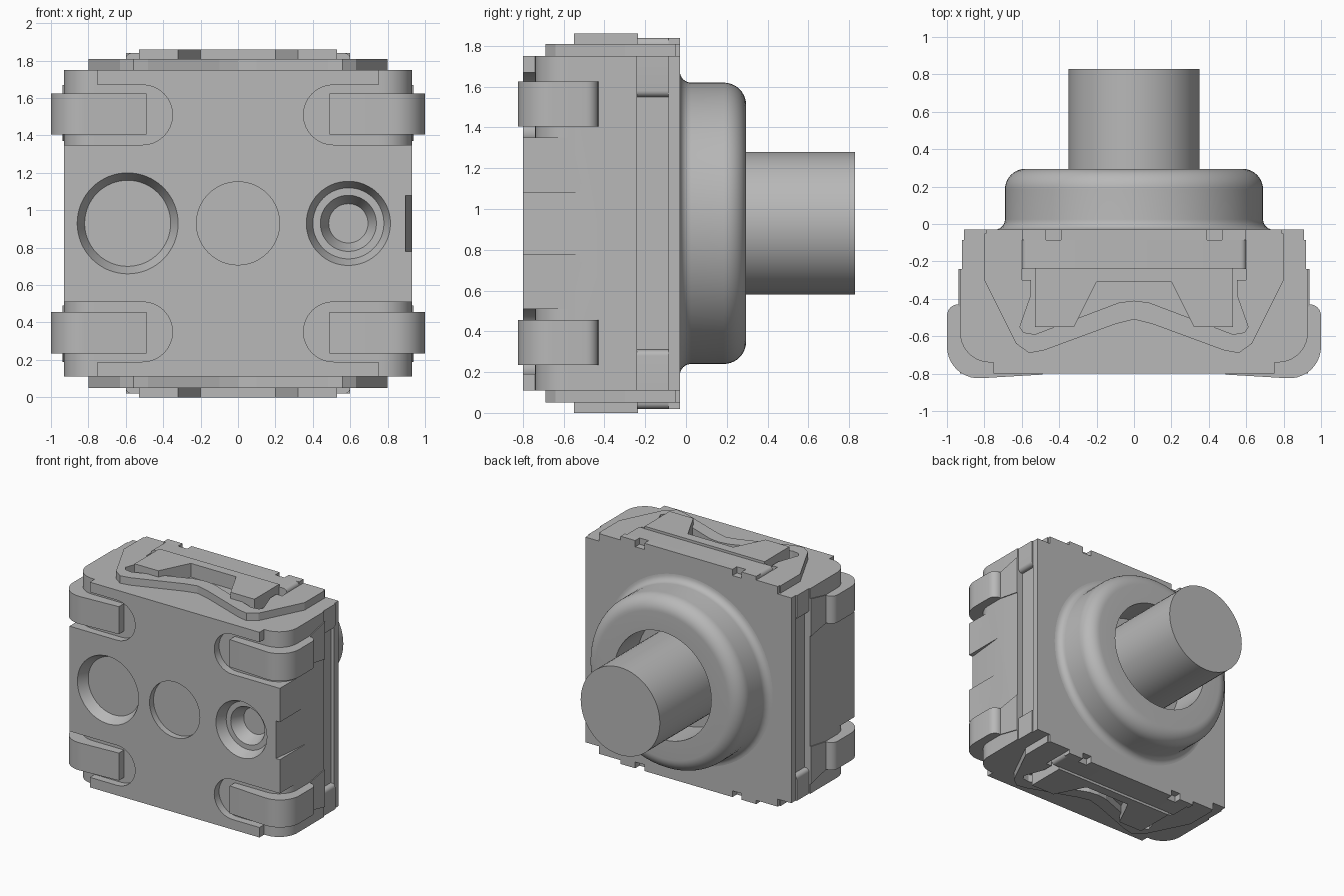
import bpy, bmesh, math
from mathutils import Matrix

if "Cube" in bpy.data.objects:
    bpy.data.objects.remove(bpy.data.objects["Cube"], do_unlink=True)

MID = 0.93  # height of the push axis; parts are modelled around it

grey = bpy.data.materials.new("plain grey")
grey.use_nodes = True
grey.diffuse_color = (0.48, 0.48, 0.48, 1)
grey.node_tree.nodes["Principled BSDF"].inputs["Base Color"].default_value = (0.48, 0.48, 0.48, 1)


def finish(name, bm, mirror=(1, 1)):
    """Mirror in x and z, turn the mesh into an object."""
    bmesh.ops.scale(bm, vec=(mirror[0], 1, mirror[1]), verts=bm.verts)
    bmesh.ops.recalc_face_normals(bm, faces=bm.faces)
    mesh = bpy.data.meshes.new(name)
    bm.to_mesh(mesh)
    bm.free()
    mesh.materials.append(grey)
    ob = bpy.data.objects.new(name, mesh)
    ob.location.z = MID
    bpy.context.collection.objects.link(ob)
    return ob


def smooth(ob):
    bpy.ops.object.select_all(action='DESELECT')
    ob.select_set(True)
    bpy.context.view_layer.objects.active = ob
    bpy.ops.object.shade_smooth_by_angle(angle=math.radians(35))


def prism(name, pts, axis, lo, hi, mirror=(1, 1)):
    """Extrude a 2D outline along x (y,z), y (x,z) or z (x,y)."""
    place = {'x': lambda a, b, h: (h, a, b),
             'y': lambda a, b, h: (a, h, b),
             'z': lambda a, b, h: (a, b, h)}[axis]
    bm = bmesh.new()
    rings = [[bm.verts.new(place(a, b, h)) for a, b in pts] for h in (lo, hi)]
    for ring in rings:
        bm.faces.new(ring)
    n = len(pts)
    for i in range(n):
        j = (i + 1) % n
        bm.faces.new((rings[0][i], rings[0][j], rings[1][j], rings[1][i]))
    return finish(name, bm, mirror)


def rect(a0, a1, b0, b1):
    return [(a0, b0), (a1, b0), (a1, b1), (a0, b1)]


def arc(ca, cb, r, start, end, n=10):
    return [(ca + r * math.cos(math.radians(start + (end - start) * i / n)),
             cb + r * math.sin(math.radians(start + (end - start) * i / n)))
            for i in range(n + 1)]


def symmetric(half):
    """Close a right-hand half outline with its mirror image."""
    return half + [(-x, y) for x, y in reversed(half) if abs(x) > 1e-6]


def lathe(name, profile, x=0, segs=64):
    """Revolve (radius, y) points about the push axis."""
    bm = bmesh.new()
    verts = [bm.verts.new((r, y, 0)) for r, y in profile]
    edges = [bm.edges.new(pair) for pair in zip(verts, verts[1:])]
    bmesh.ops.spin(bm, geom=verts + edges, cent=(0, 0, 0), axis=(0, 1, 0),
                   angle=math.tau, steps=segs)
    bmesh.ops.remove_doubles(bm, verts=bm.verts, dist=1e-5)
    bmesh.ops.transform(bm, matrix=Matrix.Translation((x, 0, 0)), verts=bm.verts)
    return finish(name, bm)


def cut(target, cutter):
    mod = target.modifiers.new("cut", 'BOOLEAN')
    mod.operation = 'DIFFERENCE'
    mod.solver = 'EXACT'
    mod.object = cutter
    bpy.context.view_layer.objects.active = target
    bpy.ops.object.modifier_apply(modifier=mod.name)
    bpy.data.objects.remove(cutter, do_unlink=True)


# Housing block
housing = prism("housing", rect(-0.93, 0.93, -0.82, 0.82), 'y', -0.8, -0.24)
corners = [(sx, sz) for sx in (1, -1) for sz in (1, -1)]

# Slots and rounded corners that take the terminals
slot = arc(0.51, 0.58, 0.16, 90, 270, 16) + [(1.1, 0.42), (1.1, 0.74)]
round_cut = arc(0.77, -0.58, 0.16, -90, 0) + [(1.1, -0.58), (1.1, -0.9), (0.75, -0.9), (0.75, -0.74)]
for c in corners:
    cut(housing, prism("slot_cutter", slot, 'y', -0.95, -0.74, c))
    cut(housing, prism("corner_cutter", round_cut, 'z', 0.42, 0.95, c))

# Round recesses in the front face
cut(housing, lathe("recess_cutter", [(0, -0.72), (0.23, -0.72), (0.27, -0.8), (0.27, -0.9), (0, -0.9)], -0.59))
cut(housing, lathe("recess_cutter", [(0, -0.75), (0.222, -0.75), (0.222, -0.9), (0, -0.9)]))
cut(housing, lathe("recess_cutter", [(0, -0.62), (0.105, -0.62), (0.15, -0.72), (0.19, -0.72),
                                     (0.225, -0.8), (0.225, -0.9), (0, -0.9)], 0.59))
# Tapered side notch
cut(housing, prism("notch_cutter", [(0.895, -0.81), (0.932, -0.45), (1.0, -0.45), (1.0, -0.81)],
                   'z', -0.15, 0.15))
smooth(housing)

# Rear part of the housing, with rounded posts at the corners
prism("housing_rear", rect(-0.88, 0.88, -0.82, 0.82), 'y', -0.24, -0.085)
post = arc(0.89, 0.65, 0.03, 0, -90, 6) + [(0.8, 0.62), (0.8, 0.82), (0.92, 0.82)]
for c in corners:
    smooth(prism("corner_post", post, 'y', -0.24, -0.085, c))

# Bent terminals and their tapered roots
lead = ([(0.49, -0.73), (0.49, -0.805)] + arc(0.83, -0.655, 0.17, -95, 0)
        + arc(0.94, -0.49, 0.06, 0, 90, 6) + [(0.925, -0.43)]
        + list(reversed(arc(0.77, -0.58, 0.155, -90, 0))))
root = [(-0.44, 0.475), (-0.24, 0.44), (-0.24, 0.74), (-0.44, 0.695)]
for c in corners:
    smooth(prism("terminal", lead, 'z', 0.475, 0.695, c))
    prism("terminal_root", root, 'x', 0.9, 0.937, c)

# Clips, latch blocks and bars on the top and bottom
clip = symmetric([(0, -0.51), (0.1, -0.535), (0.48, -0.675), (0.56, -0.69), (0.63, -0.64),
                  (0.8, -0.3), (0.8, -0.05), (0.6, -0.05), (0.6, -0.3), (0.55, -0.3),
                  (0.55, -0.38), (0.61, -0.55), (0.59, -0.58), (0.53, -0.59),
                  (0.08, -0.42), (0, -0.41)])
latch = symmetric([(0.2, -0.31), (0.32, -0.55), (0.53, -0.55), (0.53, -0.235)])
bar = symmetric([(0.6, 0.8), (0.6, 0.88)] + arc(0.57, 0.88, 0.03, 0, 90, 5))
for end, sz in (("top", 1), ("bottom", -1)):
    prism(end + "_clip", clip, 'z', 0.81, 0.88, (1, sz))
    prism(end + "_latch", latch, 'z', 0.81, 0.93, (1, sz))
    smooth(prism(end + "_bar", bar, 'y', -0.24, -0.085, (1, sz)))

# Cover plate with stepped, notched edges
edge = [(0.91, 0.82), (0.79, 0.82), (0.79, 0.88), (0.6, 0.88), (0.6, 0.91),
        (0.47, 0.91), (0.47, 0.86), (0.39, 0.86), (0.39, 0.91)]
upper = symmetric(edge)
prism("cover_plate", upper + [(x, -z) for x, z in reversed(upper)], 'y', -0.085, -0.03)

# Domed collar with an open centre
collar = ([(0, -0.035), (0.75, -0.035), (0.745, -0.03)]
          + list(reversed(arc(0.745, 0.025, 0.055, 180, 270, 6)))
          + arc(0.58, 0.185, 0.11, 0, 90, 10) + [(0.43, 0.295), (0.43, 0.0), (0, 0.0)])
smooth(lathe("collar", collar, segs=72))

# Push button
smooth(lathe("push_button", [(0, -0.02), (0.35, -0.02), (0.35, 0.83), (0, 0.83)]))
